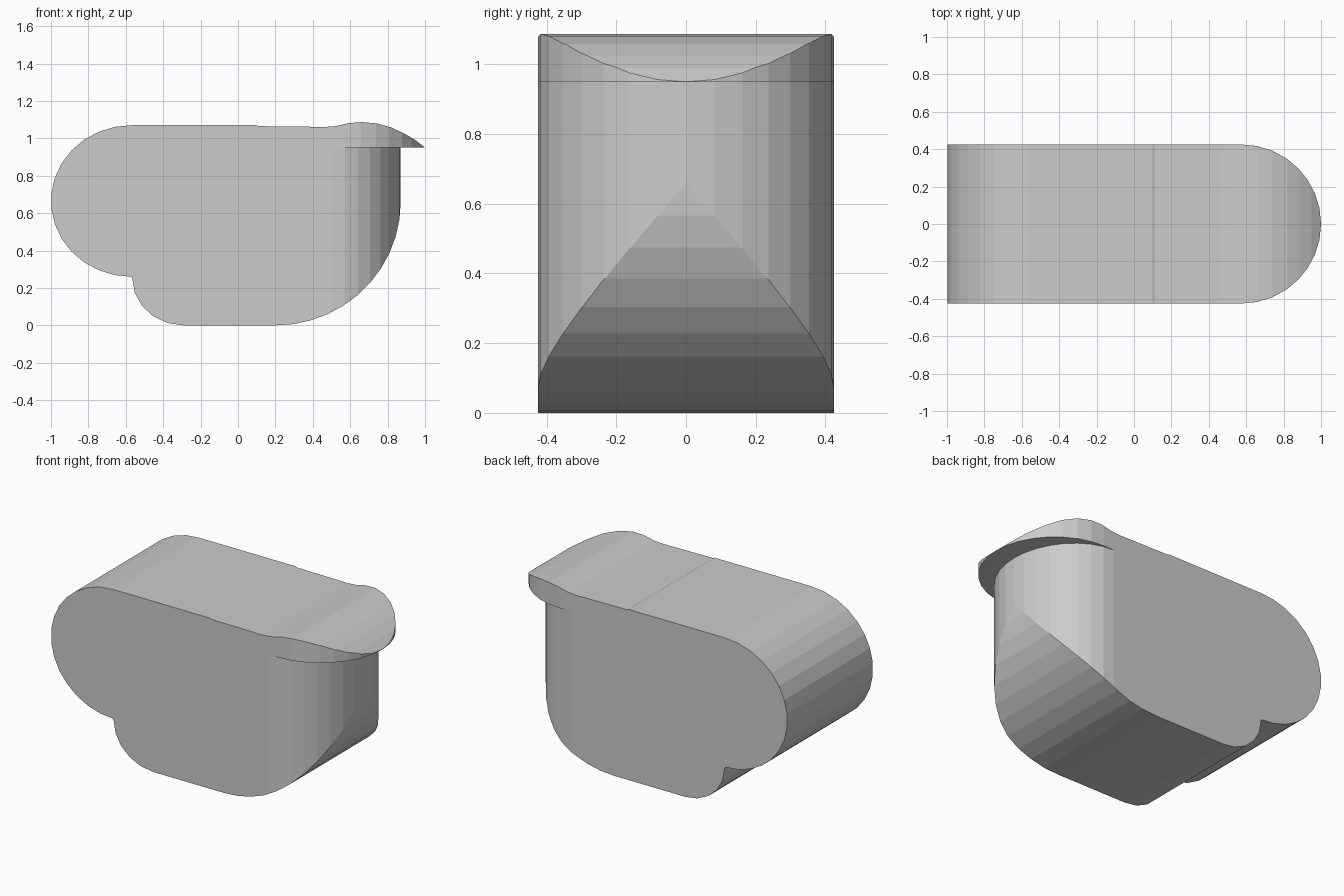
import bpy, bmesh
from math import cos, sin, radians

if "Cube" in bpy.data.objects:
    bpy.data.objects.remove(bpy.data.objects["Cube"])

HALF_W = 0.425


def arc(cx, cy, rx, ry, a0, a1, n):
    """Points along an elliptical arc, angles in degrees."""
    return [(cx + rx * cos(radians(a0 + (a1 - a0) * i / n)),
             cy + ry * sin(radians(a0 + (a1 - a0) * i / n))) for i in range(n + 1)]


def prism(name, outline, place, sweep):
    """Extrude a closed 2D outline along the sweep vector."""
    bm = bmesh.new()
    face = bm.faces.new([bm.verts.new(place(a, b)) for a, b in outline])
    top = bmesh.ops.extrude_face_region(bm, geom=[face])["geom"]
    bmesh.ops.translate(bm, vec=sweep,
                        verts=[g for g in top if isinstance(g, bmesh.types.BMVert)])
    bmesh.ops.recalc_face_normals(bm, faces=bm.faces)
    mesh = bpy.data.meshes.new(name)
    bm.to_mesh(mesh)
    bm.free()
    obj = bpy.data.objects.new(name, mesh)
    bpy.context.collection.objects.link(obj)
    return obj


def combine(obj, other, operation):
    """Apply a boolean and discard the second object."""
    mod = obj.modifiers.new("combine", 'BOOLEAN')
    mod.operation, mod.solver, mod.object = operation, 'EXACT', other
    bpy.context.view_layer.objects.active = obj
    bpy.ops.object.modifier_apply(modifier=mod.name)
    bpy.data.objects.remove(other)


def rounded_block(name, side, nose_x, nose_r):
    """Side profile swept across the width, trimmed by a round-nosed plan."""
    block = prism(name, side, lambda x, z: (x, -0.6, z), (0, 1.2, 0))
    plan = [(-1.2, HALF_W), (-1.2, -HALF_W)]
    plan += arc(nose_x, 0, nose_r, HALF_W, -90, 90, 16)
    trim = prism(name + "_plan", plan, lambda x, y: (x, y, -0.5), (0, 0, 2))
    combine(block, trim, 'INTERSECT')
    return block


# Body: rounded back, stepped base corner, curved underside at the front
side = [(0.1, 1.07)]
side += arc(-0.57, 0.665, 0.43, 0.405, 90, 270, 15)
side += arc(-0.29, 0.25, 0.275, 0.25, 180, 270, 5)
side += arc(0.2, 0.66, 0.67, 0.66, -90, 0, 11)
side += [(0.87, 0.98), (0.6, 0.98), (0.56, 1.06), (0.11, 1.065)]
body = rounded_block("body", side, 0.5, 0.37)

# Overhanging lip with a domed top and flat underside
lip_side = [(0.45, 0.95), (1.0, 0.95), (0.95, 0.99), (0.89, 1.025), (0.82, 1.058),
            (0.74, 1.08), (0.66, 1.087), (0.59, 1.081), (0.52, 1.065), (0.45, 1.06)]
lip = rounded_block("lip", lip_side, 0.575, 0.425)
combine(body, lip, 'UNION')
